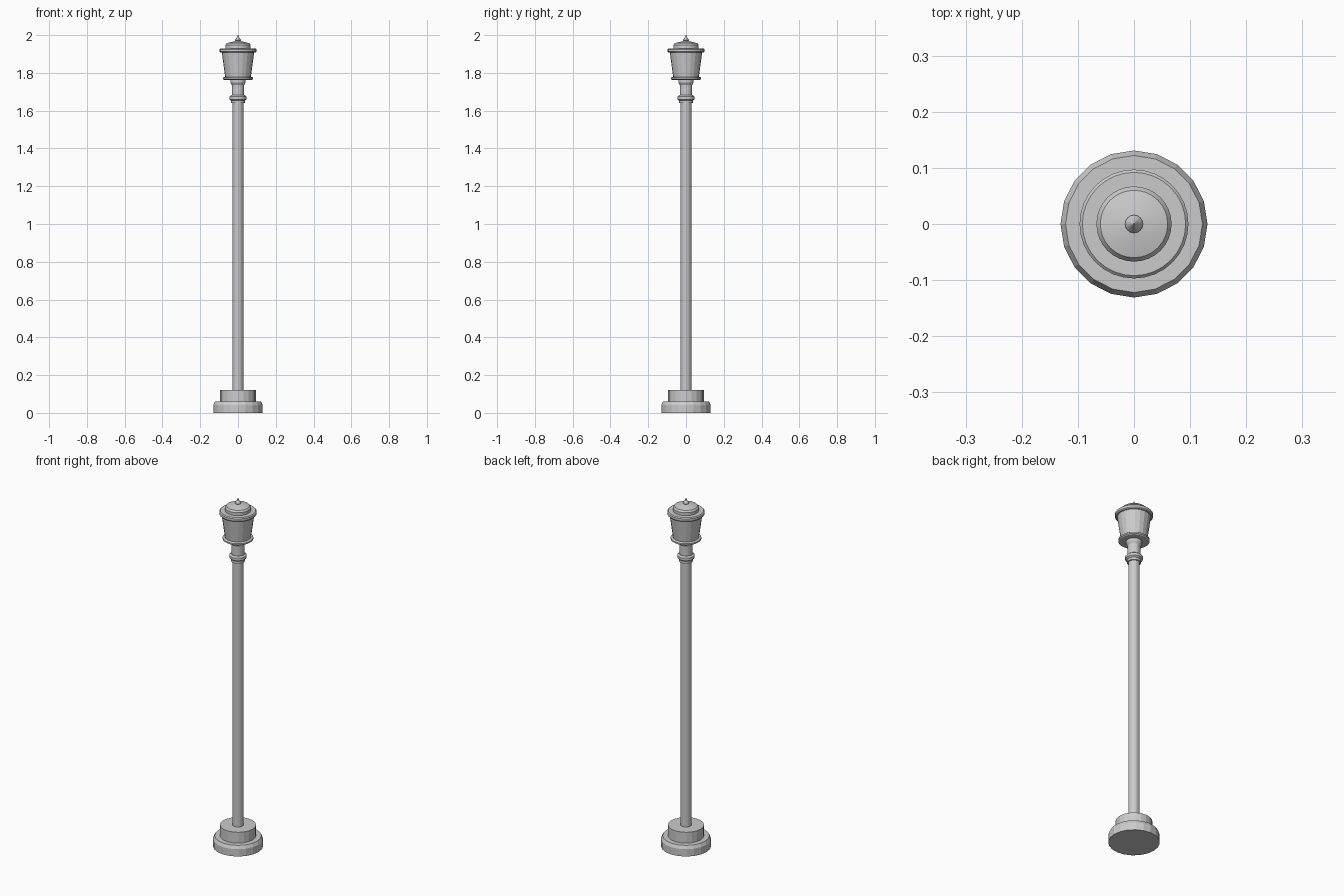
import bpy, bmesh
from math import cos, sin, tau, radians

if "Cube" in bpy.data.objects:
    bpy.data.objects.remove(bpy.data.objects["Cube"])


def lathe(name, profile, sides=32):
    """Closed solid of revolution from (radius, z) points, bottom to top."""
    bm = bmesh.new()
    rings = [[bm.verts.new((r * cos(tau * i / sides), r * sin(tau * i / sides), z))
              for i in range(sides)] for r, z in profile]
    for a, b in zip(rings, rings[1:]):
        for i in range(sides):
            j = (i + 1) % sides
            bm.faces.new((a[i], a[j], b[j], b[i]))
    bm.faces.new(rings[0][::-1])
    bm.faces.new(rings[-1])
    bmesh.ops.recalc_face_normals(bm, faces=bm.faces)
    mesh = bpy.data.meshes.new(name)
    bm.to_mesh(mesh)
    bm.free()
    ob = bpy.data.objects.new(name, mesh)
    bpy.context.collection.objects.link(ob)
    bpy.ops.object.select_all(action='DESELECT')
    ob.select_set(True)
    bpy.context.view_layer.objects.active = ob
    bpy.ops.object.shade_smooth_by_angle(angle=radians(15))
    return ob


# Stepped foot
lathe("foot", [(.131, 0), (.131, .042), (.122, .06)], 20)
lathe("plinth", [(.094, .058), (.094, .122)], 20)

# Post with a turned collar and neck
lathe("post", [(.029, .12), (.029, 1.66)], 20)
lathe("collar", [(.036, 1.64), (.036, 1.653), (.045, 1.66), (.045, 1.675), (.036, 1.682)])
lathe("neck", [(.033, 1.68), (.033, 1.745)], 20)
lathe("neck_ring", [(.033, 1.737), (.041, 1.75), (.041, 1.766)])

# Lantern: tray, tapered body and rim
lathe("lantern_tray", [(.074, 1.763), (.08, 1.767), (.08, 1.775), (.074, 1.779)])
lathe("lantern_body", [(.068, 1.778), (.086, 1.91)], 20)
lathe("lantern_rim", [(.092, 1.907), (.097, 1.912), (.097, 1.925), (.092, 1.93)])

# Lid and finial
lathe("lid", [(.067, 1.928), (.067, 1.947), (.06, 1.957), (.012, 1.969)])
lathe("finial", [(.011, 1.966), (.016, 1.974), (.011, 1.981), (.006, 1.989), (.001, 2.0)], 16)
